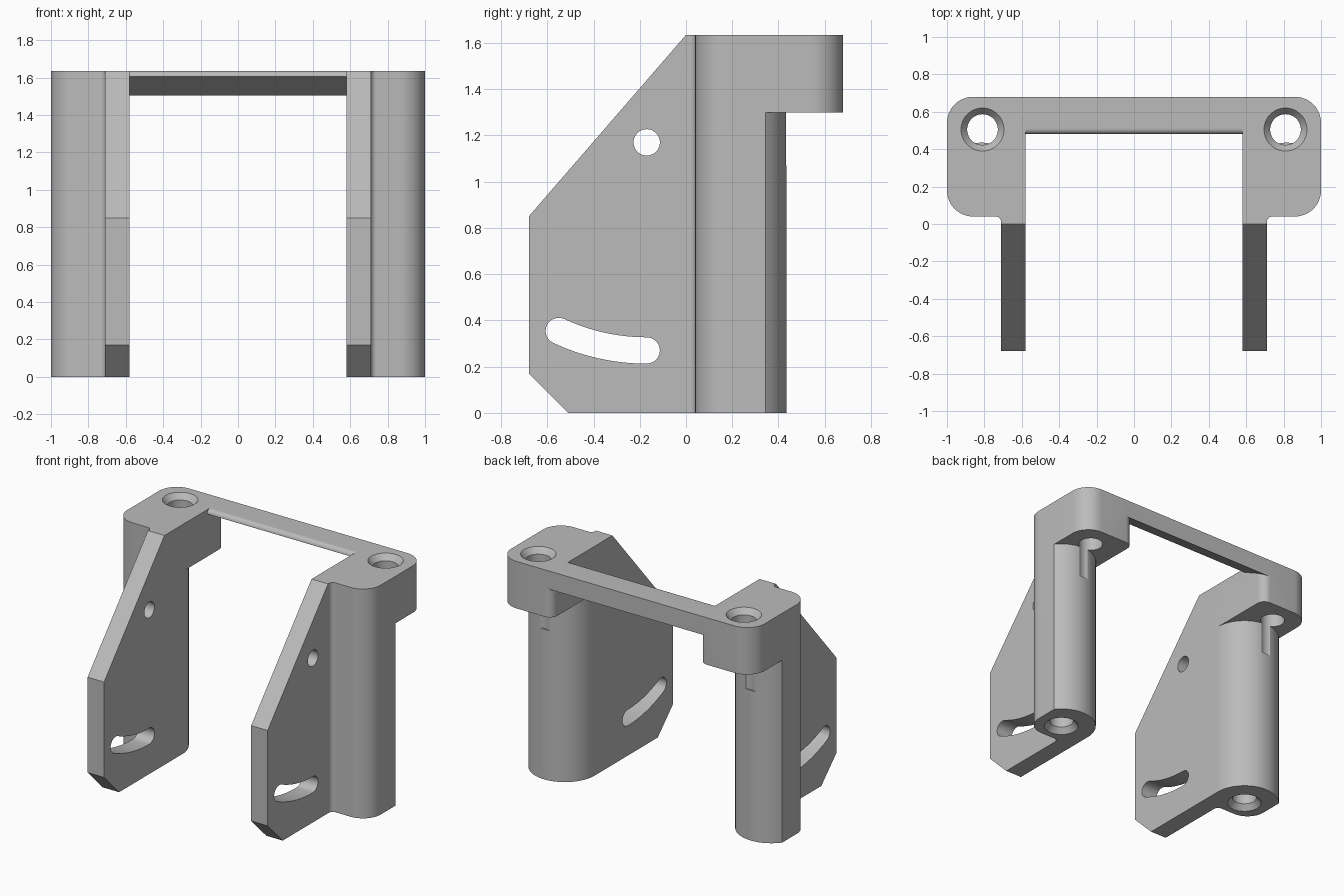
import bpy, bmesh, math
from mathutils import Vector, Matrix

cube = bpy.data.objects.get("Cube")
if cube:
    bpy.data.objects.remove(cube, do_unlink=True)

grey = bpy.data.materials.new("light_grey")
grey.use_nodes = True
colour = (0.5, 0.5, 0.5, 1)
grey.diffuse_color = colour
grey.node_tree.nodes["Principled BSDF"].inputs["Base Color"].default_value = colour


def add_object(name, bm):
    bmesh.ops.recalc_face_normals(bm, faces=bm.faces)
    mesh = bpy.data.meshes.new(name)
    bm.to_mesh(mesh)
    bm.free()
    mesh.materials.append(grey)
    obj = bpy.data.objects.new(name, mesh)
    bpy.context.collection.objects.link(obj)
    return obj


def prism(name, outline, axis, low, high):
    """Extrude a 2D outline along z (outline in x, y) or x (outline in y, z)."""
    bm = bmesh.new()
    place = (lambda u, v: (u, v, low)) if axis == "z" else (lambda u, v: (low, u, v))
    face = bm.faces.new([bm.verts.new(place(u, v)) for u, v in outline])
    moved = bmesh.ops.extrude_face_region(bm, geom=[face])["geom"]
    step = Vector((0, 0, high - low)) if axis == "z" else Vector((high - low, 0, 0))
    bmesh.ops.translate(bm, vec=step, verts=[g for g in moved if isinstance(g, bmesh.types.BMVert)])
    return add_object(name, bm)


def cone(name, x, y, low, high, r_low, r_high):
    bm = bmesh.new()
    bmesh.ops.create_cone(bm, cap_ends=True, segments=48, radius1=r_low, radius2=r_high,
                          depth=high - low, matrix=Matrix.Translation((x, y, (low + high) / 2)))
    return add_object(name, bm)


def arc(cx, cy, r, start, end, steps=12):
    angles = [math.radians(start + (end - start) * i / steps) for i in range(steps + 1)]
    return [(cx + r * math.cos(a), cy + r * math.sin(a)) for a in angles]


def apply_modifier(obj, mod):
    bpy.ops.object.select_all(action="DESELECT")
    bpy.context.view_layer.objects.active = obj
    obj.select_set(True)
    bpy.ops.object.modifier_apply(modifier=mod.name)


def combine(obj, other, operation):
    mod = obj.modifiers.new("combine", "BOOLEAN")
    mod.operation, mod.solver, mod.object = operation, "EXACT", other
    other.hide_render = True
    apply_modifier(obj, mod)
    bpy.data.objects.remove(other, do_unlink=True)


HEIGHT = 1.635
INNER, PLATE_OUT, OUTER = 0.58, 0.71, 1.0

# Column with rounded outer front corner, round back and a fillet into the plate
post_x, post_y, post_r = 0.815, 0.2, 0.235
edge_angle = math.degrees(math.acos((OUTER - post_x) / post_r))
column = ([(INNER, 0), (PLATE_OUT, 0)] + arc(0.74, 0.01, 0.03, 180, 90, 6)
          + arc(0.86, 0.18, 0.14, -90, 0) + arc(post_x, post_y, post_r, edge_angle, 180, 24))
bracket = prism("mounting_bracket", column, "z", 0, HEIGHT)

# Head block overhanging to the back
head = ([(INNER, post_y), (OUTER, post_y)] + arc(0.86, 0.54, 0.14, 0, 90)
        + arc(INNER + 0.06, 0.62, 0.06, 90, 180, 8))
combine(bracket, prism("head_block", head, "z", 1.3, HEIGHT), "UNION")

# Side plate with sloped front
plate = [(-0.51, 0), (0.1, 0), (0.1, HEIGHT), (0, HEIGHT), (-0.68, 0.85), (-0.68, 0.17)]
combine(bracket, prism("side_plate", plate, "x", INNER, PLATE_OUT), "UNION")

# Pivot hole and curved adjustment slot centred on it
py, pz, reach, r, sweep = -0.17, 1.17, 0.9, 0.057, 25
combine(bracket, prism("pivot_cutter", arc(py, pz, r, 0, 352.5, 47), "x", 0.4, 0.8), "DIFFERENCE")
end_y, end_z = arc(py, pz, reach, -90 - sweep, -90, 1)[0]
slot = (arc(py, pz, reach + r, -90 - sweep, -90, 16)
        + arc(py, pz - reach, r, -90, 90)[1:-1]
        + arc(py, pz, reach - r, -90, -90 - sweep, 16)
        + arc(end_y, end_z, r, 90 - sweep, 270 - sweep)[1:-1])
combine(bracket, prism("slot_cutter", slot, "x", 0.4, 0.8), "DIFFERENCE")

# Countersunk screw holes: top one notches the column back, bottom one is blind
for cutter in (
    cone("top_hole", 0.81, 0.505, 1.07, 1.8, 0.082, 0.082),
    cone("top_sink", 0.81, 0.505, HEIGHT - 0.04, HEIGHT + 0.04, 0.082, 0.148),
    cone("bottom_hole", post_x, post_y, -0.1, 0.4, 0.082, 0.082),
    cone("bottom_sink", post_x, post_y, -0.04, 0.04, 0.148, 0.082),
):
    combine(bracket, cutter, "DIFFERENCE")

# Matching bracket on the other side
mirror = bracket.modifiers.new("mirror", "MIRROR")
mirror.use_mirror_merge = False
apply_modifier(bracket, mirror)

# Cross bar with sloped underside and rounded front nose
bar = [(0.68, 1.505), (0.68, HEIGHT)] + arc(0.51, HEIGHT - 0.03, 0.03, 90, 180, 8)
combine(bracket, prism("cross_bar", bar, "x", -0.66, 0.66), "UNION")

bpy.ops.object.select_all(action="DESELECT")
bracket.select_set(True)
bpy.context.view_layer.objects.active = bracket
bpy.ops.object.shade_smooth_by_angle(angle=math.radians(25))
